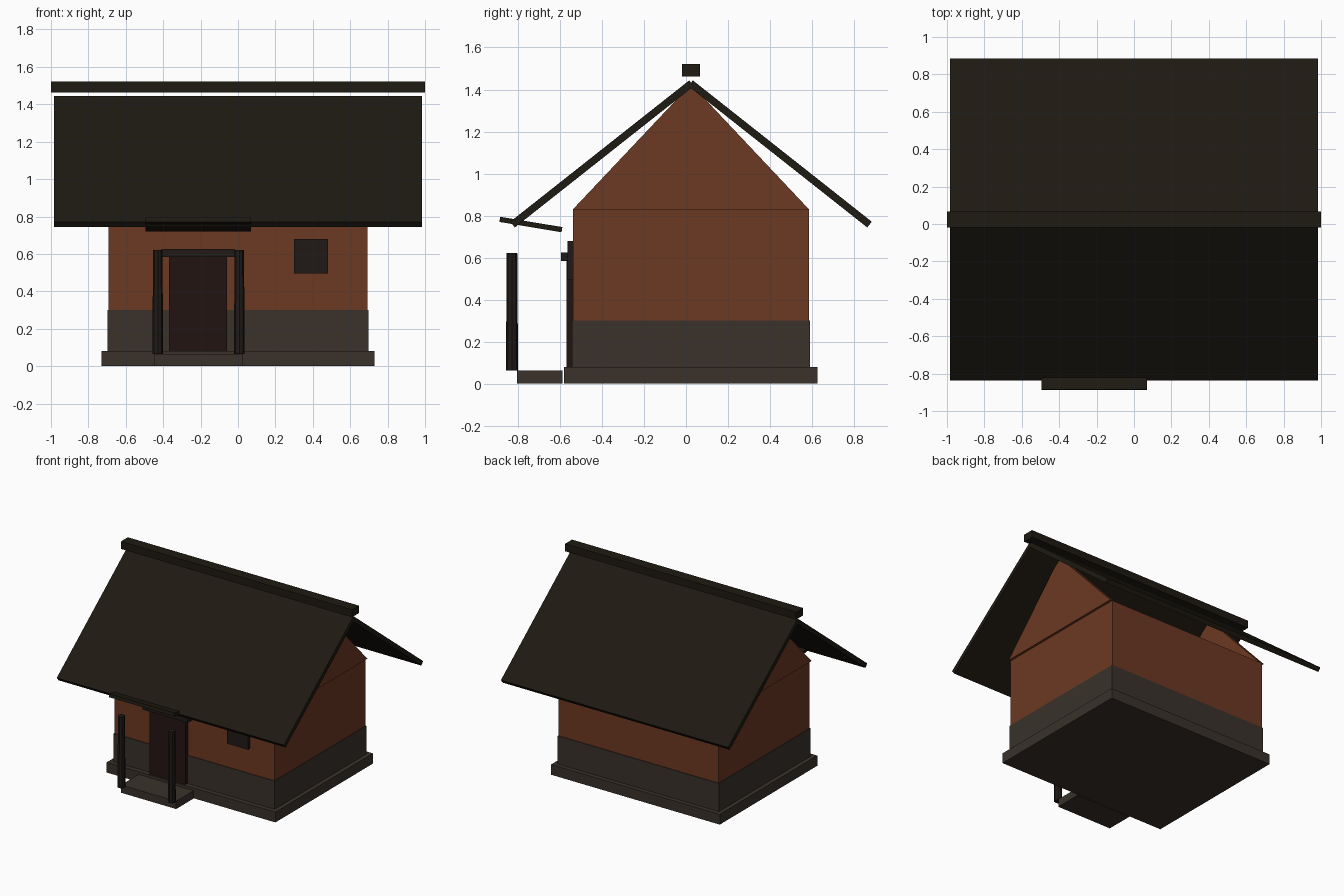
import bpy, bmesh, math
from mathutils import Matrix

if "Cube" in bpy.data.objects:
    bpy.data.objects.remove(bpy.data.objects["Cube"])

RIDGE_Y = 0.024   # depth of the roof ridge line


def material(name, rgb):
    m = bpy.data.materials.new(name)
    m.diffuse_color = (*rgb, 1)
    m.use_nodes = True
    m.node_tree.nodes["Principled BSDF"].inputs["Base Color"].default_value = m.diffuse_color
    return m


BRICK = material("brick", (0.15, 0.04, 0.016))
STONE = material("stone", (0.041, 0.031, 0.024))
ROOF = material("dark_roof", (0.013, 0.010, 0.006))
WOOD = material("dark_wood", (0.014, 0.010, 0.008))
DOOR = material("door_wood", (0.016, 0.007, 0.006))


def finish(bm, name, mat):
    bmesh.ops.recalc_face_normals(bm, faces=bm.faces)
    me = bpy.data.meshes.new(name)
    bm.to_mesh(me)
    bm.free()
    me.materials.append(mat)
    ob = bpy.data.objects.new(name, me)
    bpy.context.collection.objects.link(ob)
    return ob


def box(name, mat, x, y, z, tilt=0.0):
    """Box from (min, max) ranges, tilted about its own x axis."""
    bm = bmesh.new()
    size = [r[1] - r[0] for r in (x, y, z)]
    bmesh.ops.create_cube(bm, size=1, matrix=Matrix.Diagonal((*size, 1)))
    ob = finish(bm, name, mat)
    ob.location = [(r[0] + r[1]) / 2 for r in (x, y, z)]
    ob.rotation_euler.x = tilt
    return ob


# Foundation, stone course and walls
box("plinth", STONE, (-0.73, 0.73), (-0.58, 0.625), (0, 0.08))
box("stone_course", STONE, (-0.697, 0.697), (-0.543, 0.59), (0.08, 0.30))
box("walls", BRICK, (-0.692, 0.692), (-0.538, 0.585), (0.30, 0.83))

# Gable panels at both ends
for side, sx in (("left", -1), ("right", 1)):
    bm = bmesh.new()
    tri = [bm.verts.new((sx * 0.69 - 0.02, y, z))
           for y, z in ((-0.538, 0.83), (0.585, 0.83), (RIDGE_Y, 1.425))]
    face = bm.faces.new(tri)
    ext = bmesh.ops.extrude_face_region(bm, geom=[face], use_keep_orig=True)
    bmesh.ops.translate(bm, vec=(0.04, 0, 0), verts=[
        v for v in ext["geom"] if isinstance(v, bmesh.types.BMVert)])
    finish(bm, f"{side}_gable", BRICK)

# Roof slopes and ridge beam
for side, sy in (("front", -1), ("back", 1)):
    yc = RIDGE_Y + sy * 0.4235
    box(f"{side}_roof", ROOF, (-0.983, 0.983), (yc - 0.5425, yc + 0.5425),
        (1.076, 1.111), -sy * math.radians(38.3))
box("ridge_beam", ROOF, (-1, 1), (-0.019, 0.067), (1.463, 1.521))

# Door, lintel and window
box("door", DOOR, (-0.37, -0.058), (-0.568, -0.535), (0.08, 0.60))
box("door_lintel", WOOD, (-0.41, -0.02), (-0.595, -0.535), (0.583, 0.625))
box("window", WOOD, (0.30, 0.48), (-0.563, -0.535), (0.495, 0.68))

# Porch step, canopy and tapered posts
box("porch_step", STONE, (-0.45, 0.027), (-0.803, -0.587), (0.002, 0.063))
box("porch_roof", ROOF, (-0.495, 0.07), (-0.888, -0.588), (0.745, 0.77), -0.165)
for side, x in (("left", -0.429), ("right", 0.007)):
    bm = bmesh.new()
    bmesh.ops.create_cone(bm, cap_ends=True, segments=8, radius1=0.029,
                          radius2=0.025, depth=0.557)
    ob = finish(bm, f"{side}_porch_post", WOOD)
    ob.location = (x, -0.828, 0.3425)
